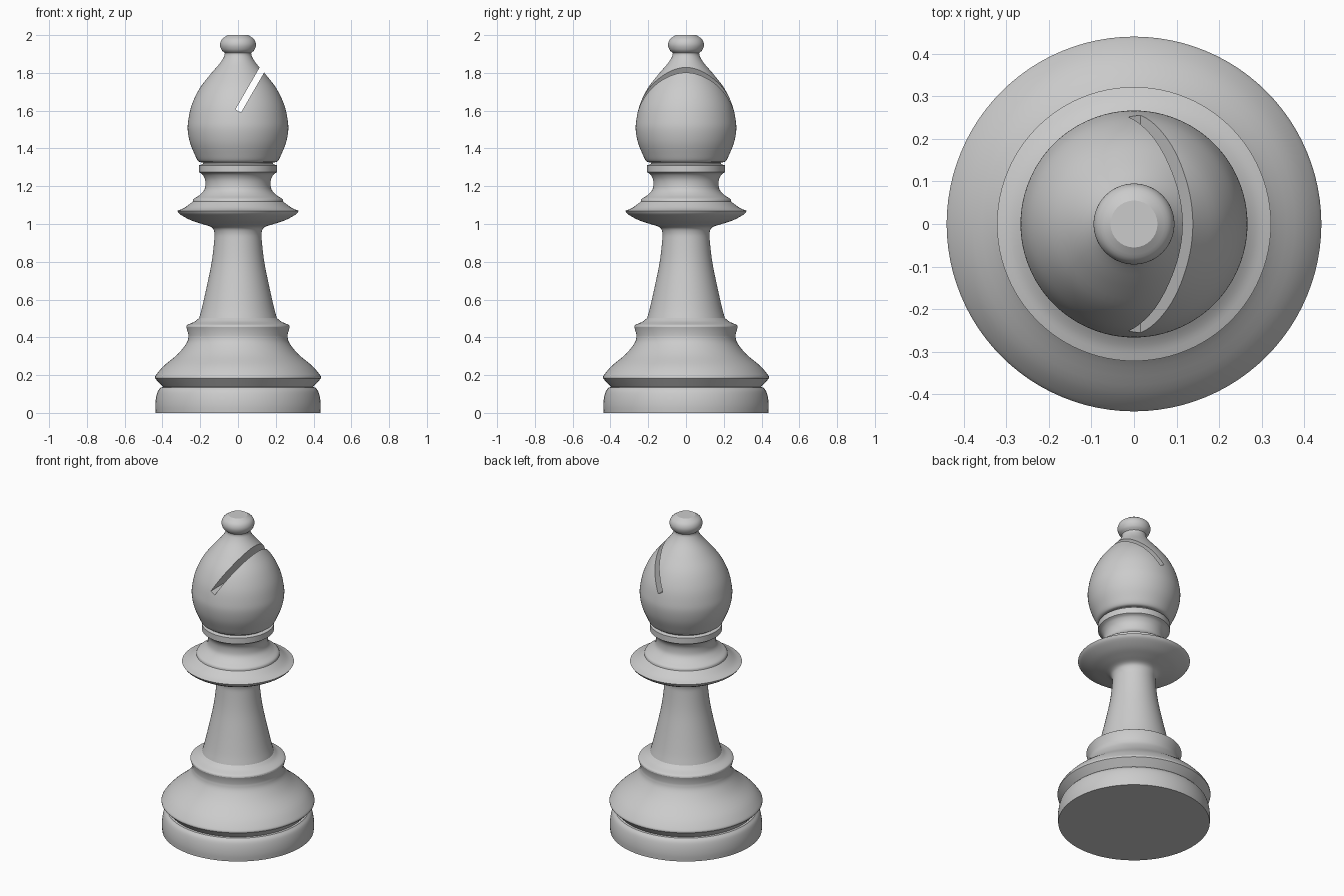
import bpy, bmesh, math
from mathutils import Vector

if "Cube" in bpy.data.objects:
    bpy.data.objects.remove(bpy.data.objects["Cube"])

SIDES = 96

# Profile as smooth runs (radius, height); joints between runs are crisp edges
RUNS = [
    [(0, 0), (0.436, 0)],
    [(0.436, 0), (0.438, 0.04), (0.434, 0.08), (0.424, 0.115), (0.408, 0.135)],   # foot
    [(0.408, 0.135), (0.396, 0.137)],
    [(0.396, 0.137), (0.44, 0.183)],                                              # groove
    [(0.44, 0.183), (0.436, 0.198), (0.395, 0.247), (0.32, 0.31), (0.272, 0.37), (0.261, 0.41)],
    [(0.261, 0.41), (0.274, 0.455)],
    [(0.274, 0.455), (0.268, 0.466), (0.23, 0.483), (0.206, 0.502)],              # lower ring
    [(0.206, 0.502), (0.19, 0.56), (0.163, 0.68), (0.139, 0.80), (0.126, 0.91), (0.125, 0.955),
     (0.14, 0.983), (0.19, 1.0), (0.25, 1.02), (0.305, 1.05), (0.322, 1.07)],     # stem and flare
    [(0.322, 1.07), (0.285, 1.085), (0.24, 1.118)],                               # wide collar top
    [(0.24, 1.118), (0.234, 1.133), (0.205, 1.152), (0.182, 1.175), (0.173, 1.20),
     (0.174, 1.235), (0.188, 1.262), (0.207, 1.274)],                             # neck
    [(0.207, 1.274), (0.207, 1.311)],
    [(0.207, 1.311), (0.185, 1.317)],
    [(0.185, 1.317), (0.187, 1.326)],                                             # upper ring
    [(0.187, 1.326), (0.21, 1.332), (0.23, 1.37), (0.254, 1.43), (0.266, 1.495), (0.263, 1.55),
     (0.245, 1.63), (0.205, 1.715), (0.148, 1.79), (0.095, 1.852), (0.073, 1.888), (0.07, 1.905)],  # head
    [(0.07, 1.905), (0.087, 1.922), (0.095, 1.95), (0.085, 1.978), (0.055, 2.0)],   # knob
    [(0.055, 2.0), (0, 2.0)],
]


def smooth_run(pts, steps=4):
    """Catmull-Rom through one run of profile points."""
    if len(pts) == 2:
        return [Vector(p) for p in pts]
    p = [Vector(q) for q in pts]
    p = [2 * p[0] - p[1]] + p + [2 * p[-1] - p[-2]]
    out = []
    for i in range(1, len(p) - 2):
        a, b, c, d = p[i - 1:i + 3]
        for s in range(steps):
            t = s / steps
            out.append(0.5 * (2 * b + (c - a) * t + (2 * a - 5 * b + 4 * c - d) * t * t
                              + (3 * b - a - 3 * c + d) * t ** 3))
    return out + [p[-2]]


def lathe(name, profile):
    bm = bmesh.new()
    rings = []
    for r, z in profile[1:-1]:
        rings.append([bm.verts.new((r * math.cos(2 * math.pi * k / SIDES),
                                    r * math.sin(2 * math.pi * k / SIDES), z)) for k in range(SIDES)])
    for lo, hi in zip(rings, rings[1:]):
        for k in range(SIDES):
            n = (k + 1) % SIDES
            bm.faces.new((lo[k], lo[n], hi[n], hi[k]))
    bm.faces.new(rings[0][::-1])
    bm.faces.new(rings[-1])
    mesh = bpy.data.meshes.new(name)
    bm.to_mesh(mesh)
    bm.free()
    obj = bpy.data.objects.new(name, mesh)
    bpy.context.collection.objects.link(obj)
    return obj


profile = []
for run in RUNS:
    profile += smooth_run(run)[1 if profile else 0:]
piece = lathe("turned_body", profile)

# Slanted slot through the head
length, tilt = 0.5, math.radians(30)
bpy.ops.mesh.primitive_cube_add(size=1)
slot = bpy.context.object
slot.name = "slot_cutter"
slot.scale = (0.034, 1.0, length)
slot.rotation_euler = (0, tilt, 0)
slot.location = (0.001 + math.sin(tilt) * length / 2, 0, 1.598 + math.cos(tilt) * length / 2)
slot.hide_render = True
slot.hide_set(True)

cut = piece.modifiers.new("slot", 'BOOLEAN')
cut.operation = 'DIFFERENCE'
cut.solver = 'EXACT'
cut.object = slot

# Apply the cut, then smooth while keeping edges crisp
bpy.ops.object.select_all(action='DESELECT')
piece.select_set(True)
bpy.context.view_layer.objects.active = piece
bpy.ops.object.modifier_apply(modifier=cut.name)
bpy.data.objects.remove(slot)
bpy.ops.object.shade_smooth_by_angle(angle=math.radians(30))
